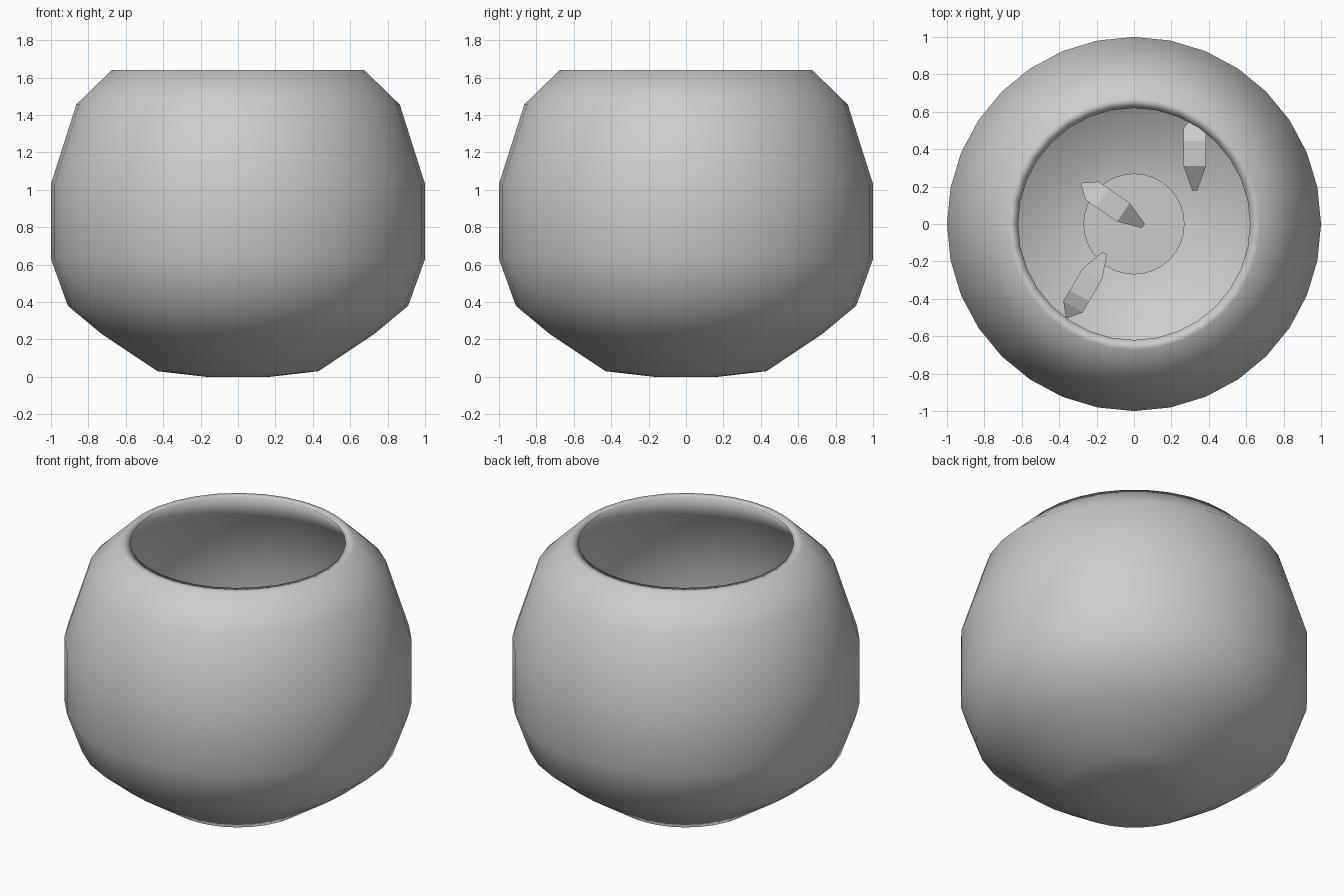
import bpy, bmesh, math
from mathutils import Matrix, Vector

cube = bpy.data.objects.get("Cube")
if cube:
    bpy.data.objects.remove(cube)

# One plain grey for everything
grey = bpy.data.materials.new("light_grey")
grey.use_nodes = True
tone = (0.6, 0.6, 0.6, 1)
grey.diffuse_color = tone
grey.node_tree.nodes["Principled BSDF"].inputs["Base Color"].default_value = tone


def add_object(name, bm, smooth):
    bmesh.ops.recalc_face_normals(bm, faces=bm.faces)
    for face in bm.faces:
        face.smooth = smooth
    mesh = bpy.data.meshes.new(name)
    bm.to_mesh(mesh)
    bm.free()
    mesh.materials.append(grey)
    obj = bpy.data.objects.new(name, mesh)
    bpy.context.collection.objects.link(obj)
    return obj


# Bowl: one closed profile (outside up, rim, inside down) spun round z
outer = [(0, 0), (0.17, 0), (0.43, 0.03), (0.73, 0.23), (0.91, 0.38),
         (1, 0.63), (1, 1.03), (0.865, 1.455), (0.675, 1.64)]
inner = [(0.62, 1.64), (0.82, 1.43), (0.95, 1.02), (0.95, 0.64),
         (0.865, 0.41), (0.7, 0.27), (0.41, 0.08), (0.17, 0.05), (0, 0.05)]
bm = bmesh.new()
verts = [bm.verts.new((r, 0, z)) for r, z in outer + inner]
edges = [bm.edges.new(pair) for pair in zip(verts, verts[1:])]
bmesh.ops.spin(bm, geom=verts + edges, cent=(0, 0, 0), axis=(0, 0, 1),
               angle=math.tau, steps=32, use_merge=True)
bmesh.ops.remove_doubles(bm, verts=bm.verts, dist=0.0005)
add_object("bowl", bm, True)

# Flat disc on the bowl floor
bm = bmesh.new()
bmesh.ops.create_cone(bm, cap_ends=True, segments=32, radius1=0.27, radius2=0.27,
                      depth=0.04, matrix=Matrix.Translation((0, 0, 0.08)))
add_object("floor_disc", bm, False)


# Fish: rectangular sections (distance from nose, half width, half height)
def add_fish(name, nose, tail, height):
    sections = [(0, 0.006, 0.03), (0.067, 0.06, 0.08), (0.135, 0.06, 0.11),
                (0.27, 0.06, 0.11), (0.4, 0.014, 0.02)]
    bm = bmesh.new()
    rings = [[bm.verts.new((s, w * a, h * b))
              for a, b in ((-1, -1), (1, -1), (1, 1), (-1, 1))]
             for s, w, h in sections]
    for r0, r1 in zip(rings, rings[1:]):
        for i in range(4):
            j = (i + 1) % 4
            bm.faces.new((r0[i], r0[j], r1[j], r1[i]))
    bm.faces.new(rings[0])
    bm.faces.new(rings[-1])
    fish = add_object(name, bm, False)
    heading = Vector(tail) - Vector(nose)
    fish.location = (*nose, height)
    fish.rotation_euler.z = math.atan2(heading.y, heading.x)


add_fish("back_fish", (0.325, 0.58), (0.325, 0.18), 0.7)
add_fish("middle_fish", (-0.28, 0.215), (0.05, -0.01), 0.6)
add_fish("front_fish", (-0.36, -0.5), (-0.165, -0.17), 0.65)
